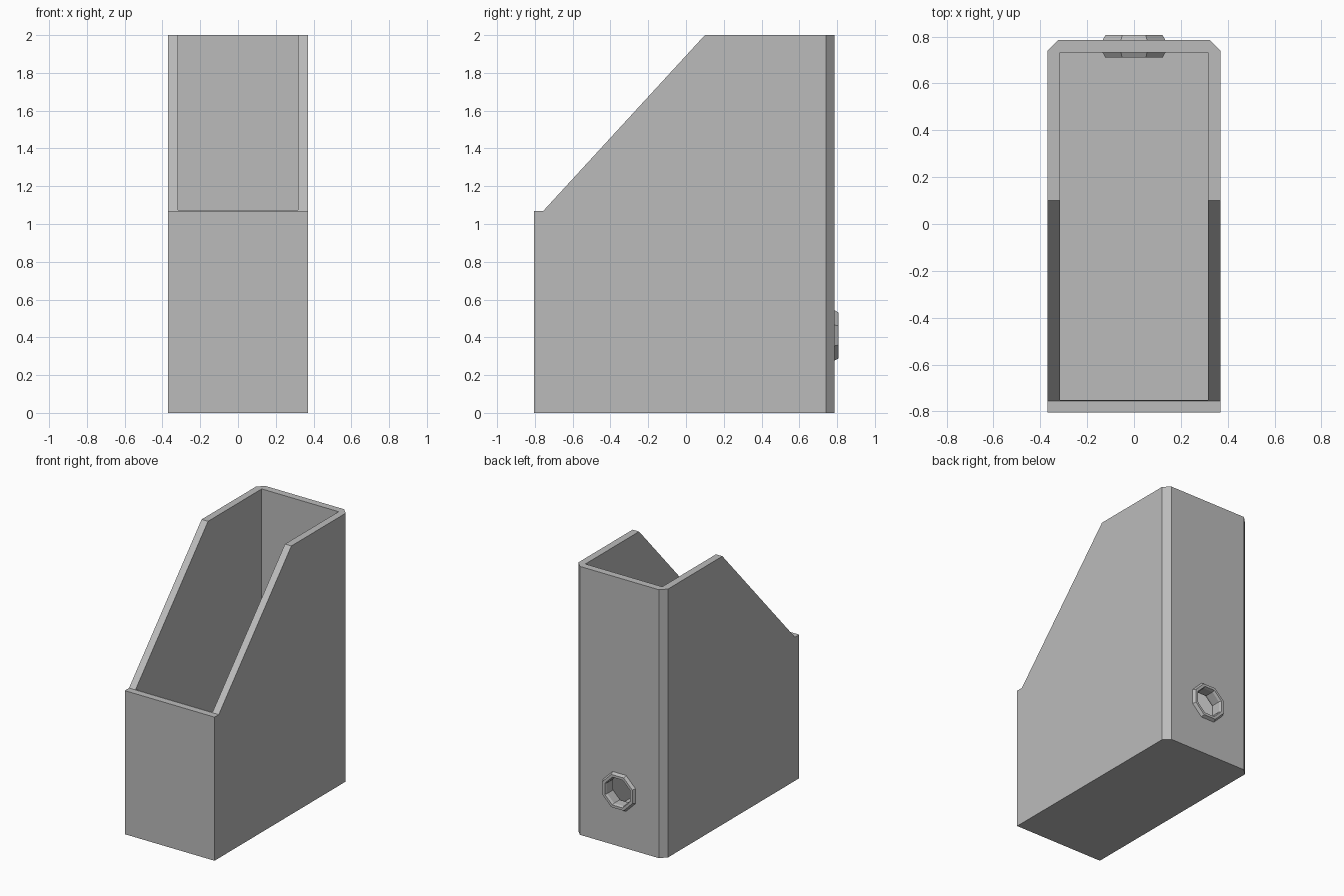
import bpy, bmesh, math
from mathutils import Vector

if "Cube" in bpy.data.objects:
    bpy.data.objects.remove(bpy.data.objects["Cube"], do_unlink=True)

grey = bpy.data.materials.new("mid grey")
grey.use_nodes = True
colour = (0.5, 0.5, 0.5, 1)
grey.diffuse_color = colour
grey.node_tree.nodes["Principled BSDF"].inputs["Base Color"].default_value = colour


def make_object(name, bm):
    bmesh.ops.recalc_face_normals(bm, faces=bm.faces)
    mesh = bpy.data.meshes.new(name)
    bm.to_mesh(mesh)
    bm.free()
    obj = bpy.data.objects.new(name, mesh)
    bpy.context.collection.objects.link(obj)
    mesh.materials.append(grey)
    return obj


def prism(name, points, offset):
    """Extrude a closed outline along an offset."""
    bm = bmesh.new()
    face = bm.faces.new([bm.verts.new(p) for p in points])
    grown = bmesh.ops.extrude_face_region(bm, geom=[face])["geom"]
    verts = [v for v in grown if isinstance(v, bmesh.types.BMVert)]
    bmesh.ops.translate(bm, verts=verts, vec=Vector(offset))
    return make_object(name, bm)


def cut(target, cutter):
    mod = target.modifiers.new("cut", "BOOLEAN")
    mod.operation = "DIFFERENCE"
    mod.solver = "EXACT"
    mod.object = cutter
    bpy.context.view_layer.objects.active = target
    bpy.ops.object.modifier_apply(modifier=mod.name)
    bpy.data.objects.remove(cutter, do_unlink=True)


W, FRONT, BACK, H = 0.37, -0.805, 0.785, 2.0
WALL, CHAMFER = 0.053, 0.045
RING_Z, SIDES = 0.41, 8


def ring_loop(radius, y):
    angles = [math.tau * (i + 0.5) / SIDES for i in range(SIDES)]
    return [(radius * math.cos(a), y, RING_Z + radius * math.sin(a)) for a in angles]


# Box with chamfered back corners
plan = [(-W, FRONT), (W, FRONT), (W, BACK - CHAMFER), (W - CHAMFER, BACK),
        (CHAMFER - W, BACK), (-W, BACK - CHAMFER)]
box = prism("file_box", [(x, y, 0) for x, y in plan], (0, 0, H))

# Hollow interior
x, y0, y1 = W - WALL, FRONT + WALL, BACK - WALL
inside = [(-x, y0), (x, y0), (x, y1), (-x, y1)]
cut(box, prism("interior_cutter", [(x, y, WALL) for x, y in inside], (0, 0, H)))

# Low front and sloping sides
side = [(-1, 1.07), (-0.755, 1.07), (0.10, H), (0.10, 2.2), (-1, 2.2)]
cut(box, prism("slope_cutter", [(-1, y, z) for y, z in side], (2, 0, 0)))

# Finger hole through the back
cut(box, prism("hole_cutter", ring_loop(0.12, 0.6), (0, 0.4, 0)))

# Eyelet lining the hole, flared on both faces of the back
section = [(0.145, BACK), (0.132, 0.807), (0.112, 0.807), (0.105, 0.79),
           (0.105, 0.727), (0.112, 0.71), (0.132, 0.71), (0.145, BACK - WALL)]
bm = bmesh.new()
loops = [[bm.verts.new(p) for p in ring_loop(r, y)] for r, y in section]
for a, b in zip(loops, loops[1:] + loops[:1]):
    for i in range(SIDES):
        j = (i + 1) % SIDES
        bm.faces.new((a[i], a[j], b[j], b[i]))
make_object("hole_eyelet", bm)
